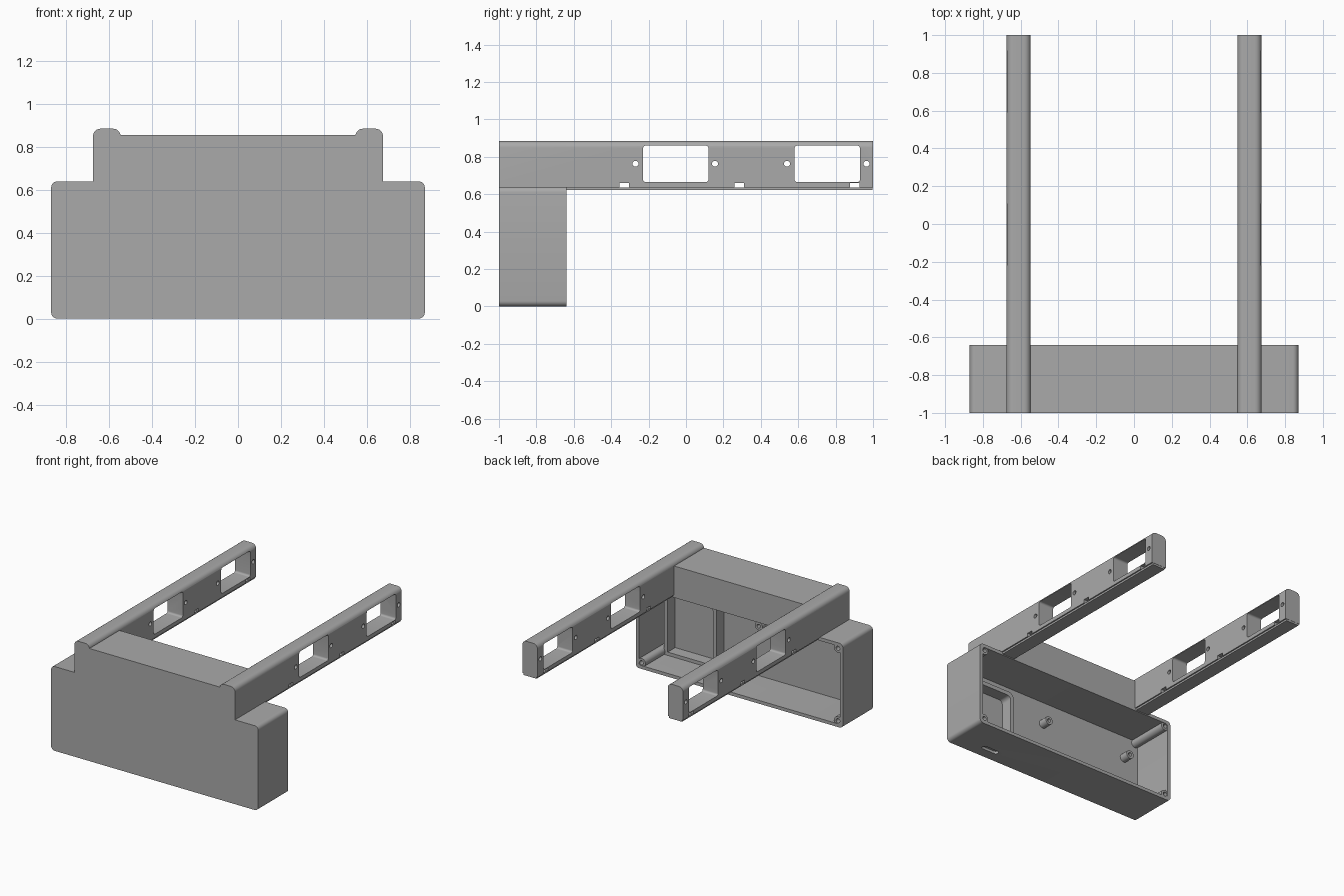
import bpy, bmesh
from math import cos, sin, pi

cube = bpy.data.objects.get("Cube")
if cube:
    bpy.data.objects.remove(cube, do_unlink=True)

grey = bpy.data.materials.new("plain_grey")
grey.use_nodes = True
GREY = (0.4, 0.4, 0.4, 1)
grey.diffuse_color = GREY
grey.node_tree.nodes["Principled BSDF"].inputs["Base Color"].default_value = GREY

PLACE = {"x": lambda t, u, v: (t, u, v),
         "y": lambda t, u, v: (u, t, v),
         "z": lambda t, u, v: (u, v, t)}


def rounded(u0, u1, v0, v1, radii=(0, 0, 0, 0), steps=6):
    """Rectangle outline with a radius per corner: bl, br, tr, tl."""
    pts = []
    corners = ((u0, v0, 1, 1), (u1, v0, -1, 1), (u1, v1, -1, -1), (u0, v1, 1, -1))
    for i, ((u, v, du, dv), r) in enumerate(zip(corners, radii)):
        if r == 0:
            pts.append((u, v))
            continue
        for k in range(steps + 1):
            a = pi + i * pi / 2 + k * pi / 2 / steps
            pts.append((u + du * r + r * cos(a), v + dv * r + r * sin(a)))
    return pts


def circle(u, v, r, n=20):
    return [(u + r * cos(2 * pi * k / n), v + r * sin(2 * pi * k / n)) for k in range(n)]


def prism(name, shapes, axis):
    """One object from several (outline, start, end) extrusions along an axis."""
    bm = bmesh.new()
    for pts, a, b in shapes:
        lo = [bm.verts.new(PLACE[axis](a, u, v)) for u, v in pts]
        hi = [bm.verts.new(PLACE[axis](b, u, v)) for u, v in pts]
        bm.faces.new(lo)
        bm.faces.new(hi[::-1])
        for i in range(len(pts)):
            j = (i + 1) % len(pts)
            bm.faces.new((lo[j], lo[i], hi[i], hi[j]))
    bmesh.ops.recalc_face_normals(bm, faces=bm.faces)
    mesh = bpy.data.meshes.new(name)
    bm.to_mesh(mesh)
    bm.free()
    mesh.materials.append(grey)
    obj = bpy.data.objects.new(name, mesh)
    bpy.context.collection.objects.link(obj)
    return obj


def cut(obj, shapes, axis):
    """Subtract extrusions from an object and discard the cutter."""
    cutter = prism("cutter", shapes, axis)
    cutter.hide_render = True
    mod = obj.modifiers.new("cut", "BOOLEAN")
    mod.operation, mod.solver, mod.object = "DIFFERENCE", "EXACT", cutter
    bpy.context.view_layer.objects.active = obj
    bpy.ops.object.modifier_apply(modifier=mod.name)
    bpy.data.objects.remove(cutter, do_unlink=True)


parts = []

# Housing: rounded box open at the back, with a cable slot in the floor
housing = prism("housing", [(rounded(-.87, .87, 0, .64, (.03,) * 4), -1, -.64)], "y")
cut(housing, [(rounded(-.845, .845, .025, .615, (.02,) * 4), -.97, -.5)], "y")
cut(housing, [(rounded(.49, .63, -.92, -.88, (.019,) * 4), -.1, .1)], "z")
parts.append(housing)

# Raised block between the arms
parts.append(prism("upper_block", [(rounded(-.56, .56, .63, .855), -1, -.64)], "y"))

# Screw bosses in the housing corners
corners = [(x, z) for x in (-.825, .825) for z in (.045, .595)]
bosses = prism("corner_bosses", [(circle(x, z, .033), -.975, -.645) for x, z in corners], "y")
cut(bosses, [(circle(x, z, .016), -.8, -.6) for x, z in corners], "y")
parts.append(bosses)

# Board standoffs on the inside of the front wall
spots = [(x, z) for x in (-.72, .02) for z in (.16, .44)]
standoffs = prism("standoffs", [(circle(x, z, .032), -.975, -.9) for x, z in spots], "y")
cut(standoffs, [(circle(x, z, .014), -.95, -.8) for x, z in spots], "y")
parts.append(standoffs)

# Raised frame around the display area
frame = prism("inner_frame", [(rounded(.36, .8, .02, .52, (0, 0, .05, .05)), -.975, -.88)], "y")
cut(frame, [(rounded(.39, .77, .05, .49, (0, 0, .03, .03)), -1.1, -.8)], "y")
parts.append(frame)

# Arms with windows, screw holes and cable notches
windows = [(rounded(y, y + .35, .665, .86, (.015,) * 4), -1, 1) for y in (-.23, .58)]
holes = [(circle(y, .763, .016), -1, 1) for y in (-.27, .155, .54, .965)]
notches = [(rounded(y, y + .05, .6, .661), -1, 1) for y in (-.355, .26, .877)]
for side, label in ((1, "left"), (-1, "right")):
    lo, hi = sorted((side * .547, side * .675))
    arm = prism(label + "_arm", [(rounded(lo, hi, .636, .885, (0, 0, .035, .035)), -1, 1)], "y")
    cut(arm, windows + holes + notches, "x")
    lo, hi = sorted((side * .557, side * .665))
    strip = prism(label + "_arm_base_strip", [(rounded(lo, hi, .622, .637), -.65, .998)], "y")
    parts += [arm, strip]

bpy.ops.object.select_all(action="DESELECT")
for obj in parts:
    obj.select_set(True)
bpy.context.view_layer.objects.active = housing
bpy.ops.object.shade_smooth_by_angle(angle=pi / 6)
